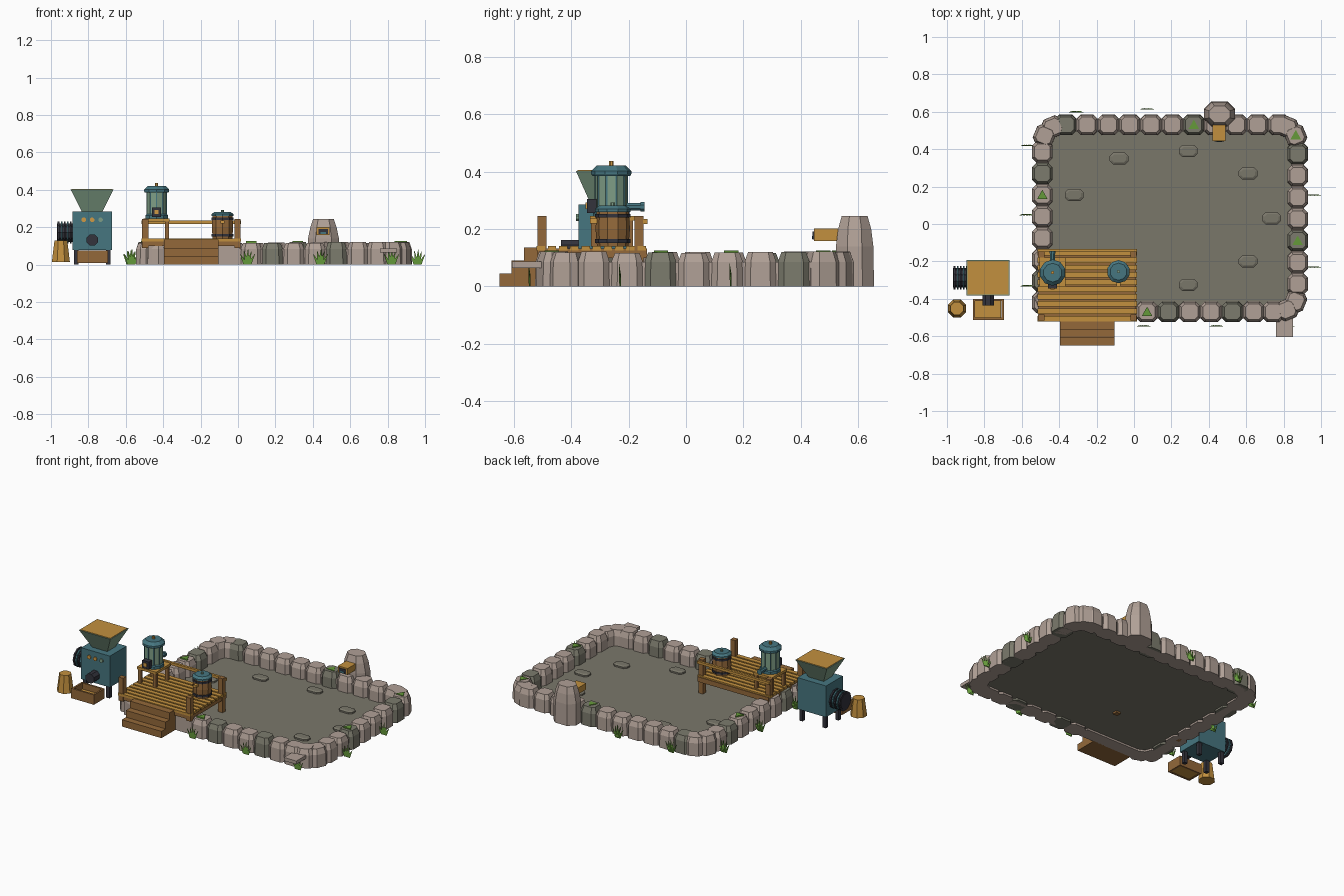
import bpy, bmesh, math, random
from mathutils import Matrix, Vector

if "Cube" in bpy.data.objects:
    bpy.data.objects.remove(bpy.data.objects["Cube"])
random.seed(4)

def mat(name, hexcol):
    c = [int(hexcol[i:i + 2], 16) / 255 for i in (0, 2, 4)]
    m = bpy.data.materials.new(name)
    m.diffuse_color = [((v + .055) / 1.055) ** 2.4 if v > .04 else v / 12.92 for v in c] + [1]
    m.use_nodes = True
    m.node_tree.nodes["Principled BSDF"].inputs["Base Color"].default_value = m.diffuse_color
    return m

STONE, MOSSY = mat("warm stone", "B0A096"), mat("mossy stone", "7C7B6D")
FLOOR, TEAL = mat("pond floor", "7A776A"), mat("teal paint", "467680")
LIGHT, BROWN = mat("light wood", "C2903E"), mat("brown wood", "94693A")
DARK, PALE = mat("dark metal", "33333C"), mat("pale green", "7F9E86")
GREEN, BRASS = mat("grass green", "659A3A"), mat("brass", "D09A45")

def loft(name, rings, m, mx=Matrix()):
    """Skin a closed stack of rings, capped at both ends."""
    bm = bmesh.new()
    vs = [[bm.verts.new(mx @ Vector(p)) for p in r] for r in rings]
    n = len(vs[0])
    for a, b in zip(vs, vs[1:]):
        for i in range(n):
            bm.faces.new((a[i], a[(i + 1) % n], b[(i + 1) % n], b[i]))
    bm.faces.new(vs[0][::-1])
    bm.faces.new(vs[-1])
    bmesh.ops.recalc_face_normals(bm, faces=bm.faces)
    me = bpy.data.meshes.new(name)
    bm.to_mesh(me)
    bm.free()
    me.materials.append(m)
    o = bpy.data.objects.new(name, me)
    bpy.context.collection.objects.link(o)
    return o

def rect(w, d, z, c=0):
    """Rectangle ring, or octagon ring when the corner cut c is set."""
    a, b = w / 2, d / 2
    if not c:
        return [(-a, -b, z), (a, -b, z), (a, b, z), (-a, b, z)]
    return [(-a + c, -b, z), (a - c, -b, z), (a, -b + c, z), (a, b - c, z),
            (a - c, b, z), (-a + c, b, z), (-a, b - c, z), (-a, -b + c, z)]

def box(name, x0, x1, y0, y1, z0, z1, m):
    mx = Matrix.Translation(((x0 + x1) / 2, (y0 + y1) / 2, 0))
    return loft(name, [rect(x1 - x0, y1 - y0, z) for z in (z0, z1)], m, mx)

def lathe(name, prof, pos, m, n=10, axis='Z'):
    """Turned part from (radius, height) pairs along an axis."""
    mx = Matrix.Translation(pos)
    if axis == 'X':
        mx = mx @ Matrix.Rotation(math.pi / 2, 4, 'Y')
    if axis == 'Y':
        mx = mx @ Matrix.Rotation(-math.pi / 2, 4, 'X')
    ang = [2 * math.pi * (i + .5) / n for i in range(n)]
    return loft(name, [[(r * math.cos(a), r * math.sin(a), z) for a in ang] for r, z in prof], m, mx)

# Pond floor and flat floor stones
box("pond_floor", -.47, .86, -.45, .52, .012, .02, FLOOR)
for x, y in [(-.08, .35), (.29, .39), (.61, .27), (.735, .03), (.61, -.2), (.29, -.325), (-.32, .155)]:
    loft("floor_stone", [rect(.1, .064, .018, .018), rect(.1, .064, .03, .018), rect(.075, .045, .036, .013)],
         FLOOR, Matrix.Translation((x, y, 0)))

# Mortar core behind the rim stones
box("core_back", -.43, .81, .495, .565, 0, .085, STONE)
box("core_front", -.43, .81, -.505, -.435, 0, .085, STONE)
box("core_left", -.525, -.455, -.41, .47, 0, .085, STONE)
box("core_right", .84, .91, -.41, .47, 0, .085, STONE)

# Rim stones: straight runs, then the rounded corners
def stone(x, y, ang, m=STONE, w=.113):
    h = random.uniform(.115, .123)
    loft("rim_stone", [rect(w, .11, 0, .022), rect(w * .98, .108, .085, .022), rect(w * .76, .082, h, .016)],
         m, Matrix.Translation((x, y, 0)) @ Matrix.Rotation(ang, 4, 'Z'))

Q = math.pi / 2
for i in range(11):
    stone(-.365 + .114 * i, .53, 0, MOSSY if i in (0, 6) else STONE)
for i in range(7):
    stone(.07 + .114 * i if i < 6 else .745, -.47, 0, MOSSY if i in (1, 4) else STONE)
for i in range(8):
    stone(-.49, .385 - .115 * i, Q, MOSSY if i in (1, 6) else STONE)
for i in range(7):
    stone(.875, .375 - .116 * i, Q, MOSSY if i in (0, 4) else STONE)
for cx, cy, a0 in [(.785, .44, 0), (-.4, .44, 90), (-.4, -.38, 180), (.785, -.38, 270)]:
    for d in (22.5, 67.5):
        a = math.radians(a0 + d)
        stone(cx + .085 * math.cos(a), cy + .085 * math.sin(a), a + Q, STONE, .108)

# Moss patches on some stones
for x, y in [(.32, .53), (.865, .475), (-.49, .155), (.07, -.47), (.875, -.09)]:
    loft("moss_patch", [[(-.028, -.022, z), (.028, -.022, z), (0, .028, z)] for z in (.115, .126)],
         GREEN, Matrix.Translation((x, y, 0)))

# Overflow lip and plain wall under the deck
box("overflow_lip", .76, .85, -.605, -.48, .065, .087, STONE)
box("deck_foundation", -.48, .01, -.505, -.42, 0, .1, STONE)

# Spring rock with wooden spout
loft("spring_rock", [rect(.168, .135, 0, .04), rect(.165, .13, .14, .04), rect(.14, .115, .2, .034),
                     rect(.11, .09, .245, .027)], STONE, Matrix.Translation((.457, .587, 0)))
loft("spout", [rect(.06, .034, 0, .006), rect(.07, .042, .008), rect(.07, .042, .1)][1:], LIGHT,
     Matrix.Translation((.455, .545, .18)) @ Matrix.Rotation(Q, 4, 'X'))
box("spout_opening", .43, .48, .441, .446, .163, .192, DARK)
box("spout_water", .44, .47, .439, .442, .165, .176, TEAL)

# Grass tufts around the outside
def tuft(x, y):
    for dx, lean, h in [(-.012, -.026, .058), (-.005, -.012, .074), (0, .004, .082), (.006, .015, .07), (.012, .028, .056)]:
        loft("grass_blade", [[(dx - .009, -.002, 0), (dx + .009, -.002, 0), (dx, .004, 0)],
                             [(dx + lean * .5 - .006, -.003, h * .55), (dx + lean * .5 + .006, -.003, h * .55), (dx + lean * .5, .003, h * .55)],
                             [(dx + lean - .001, -.004, h), (dx + lean + .001, -.004, h), (dx + lean, -.003, h)]],
             GREEN, Matrix.Translation((x, y, 0)))

for p in [(-.31, .6), (.07, .615), (-.57, .42), (-.575, .05), (-.57, -.33), (.05, -.545),
          (.44, -.545), (.82, -.545), (.96, .155), (.96, -.23)]:
    tuft(*p)

# Deck: brown base, light planks, posts, back rail
box("deck_base", -.51, .01, -.515, -.135, .1, .132, BROWN)
for i in range(10):
    y = -.52 + .039 * i
    box("deck_plank", -.515, .015, y, y + .029, .125, .141, LIGHT)
for x in (-.495, -.003):
    box("front_post", x - .017, x + .017, -.517, -.485, .09, .245, BROWN)
    box("back_post", x - .017, x + .017, -.18, -.148, 0, .245, BROWN)
box("back_rail", -.515, .015, -.15, -.134, .218, .235, LIGHT)

# Steps
for i in range(3):
    box("step", -.395, -.105, -.65 + .043 * i, -.5, 0, .045 * (i + 1), BROWN)

# Filter stand
box("stand_top", -.505, -.365, -.335, -.18, .23, .246, LIGHT)
for x in (-.49, -.38):
    for y in (-.32, -.195):
        box("stand_leg", x - .01, x + .01, y - .01, y + .01, .14, .232, BROWN)

# Tall filter canister
fx, fy = -.435, -.26
lathe("filter_base", [(.064, .244), (.064, .264), (.058, .27)], (fx, fy, 0), TEAL)
lathe("filter_body", [(.056, .265), (.056, .39)], (fx, fy, 0), PALE)
for i in range(10):
    a = 2 * math.pi * (i + .5) / 10
    x, y = fx + .055 * math.cos(a), fy + .055 * math.sin(a)
    box("filter_rib", x - .003, x + .003, y - .003, y + .003, .265, .39, TEAL)
lathe("filter_lid", [(.066, .385), (.07, .392), (.07, .402), (.05, .421)], (fx, fy, 0), TEAL)
lathe("filter_knob", [(.009, .42), (.009, .436)], (fx, fy, 0), BRASS, 8)
box("filter_control", fx - .024, fx + .024, -.345, -.312, .255, .305, DARK)
box("filter_dial", fx - .011, fx + .011, -.349, -.344, .27, .292, BRASS)
lathe("filter_pipe", [(.014, 0), (.014, .08)], (fx, -.225, .277), TEAL, 8, 'Y')
lathe("filter_pipe_collar", [(.018, 0), (.018, .014)], (fx, -.159, .277), TEAL, 8, 'Y')

# Barrel filter
bx, by = -.083, -.255
lathe("barrel_body", [(.055, .14), (.06, .2), (.056, .262)], (bx, by, 0), BROWN)
for z in (.152, .24):
    lathe("barrel_hoop", [(.062, z), (.062, z + .013)], (bx, by, 0), DARK)
lathe("barrel_lid", [(.062, .26), (.062, .27), (.046, .282)], (bx, by, 0), TEAL)
lathe("barrel_knob", [(.009, .28), (.009, .292)], (bx, by, 0), PALE, 8)
box("barrel_tap", bx - .01, bx + .01, -.335, -.3, .22, .236, BRASS)

# Feeding machine: body, legs, hopper, buttons, outlet
mx, my = -.78, -.288
box("machine_body", -.885, -.675, -.375, -.2, .078, .285, TEAL)
for x in (-.865, -.695):
    for y in (-.355, -.22):
        box("machine_leg", x - .012, x + .012, y - .012, y + .012, 0, .08, DARK)
loft("hopper", [rect(.11, .085, .284), rect(.23, .19, .402)], PALE, Matrix.Translation((mx, my, 0)))
box("feed_surface", mx - .11, mx + .11, my - .09, my + .09, .4, .405, LIGHT)
for dx, m in ((-.045, BRASS), (0, BRASS), (.045, PALE)):
    lathe("button", [(.013, 0), (.013, .009)], (mx + dx, -.382, .24), m, 8, 'Y')
lathe("feed_outlet", [(.033, 0), (.033, .065)], (mx, -.435, .132), DARK, 8, 'Y')

# Ribbed motor on the machine's left side
lathe("motor_core", [(.052, 0), (.052, .085)], (-.967, my, .172), DARK, 10, 'X')
for i in range(5):
    lathe("motor_fin", [(.063, 0), (.063, .009)], (-.964 + .0165 * i, my, .172), TEAL if i % 2 else DARK, 10, 'X')

# Open feed trough
box("trough_floor", -.85, -.71, -.505, -.405, .012, .035, LIGHT)
for x in (-.862, -.708):
    box("trough_end", x, x + .012, -.512, -.4, .01, .075, BROWN)
for y in (-.512, -.412):
    box("trough_side", -.855, -.7, y, y + .012, .01, .075, BROWN)

# Wooden feed bucket
lathe("feed_bucket", [(.052, .015), (.037, .13)], (-.947, -.452, 0), LIGHT, 8)
